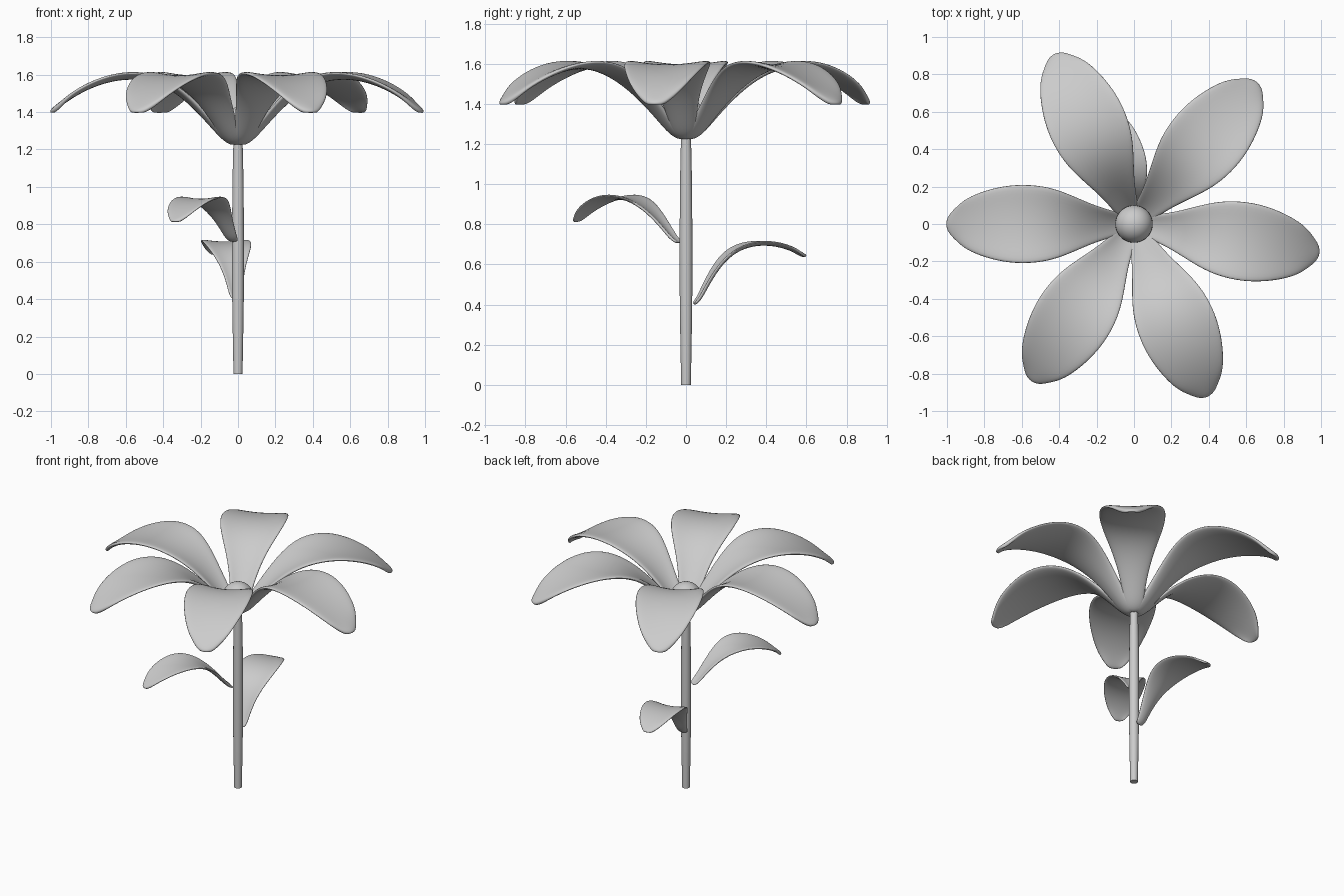
import bpy, math
from mathutils import Matrix, Vector

if "Cube" in bpy.data.objects:
    bpy.data.objects.remove(bpy.data.objects["Cube"])

# Petal outline: distance along, height, half width, edge lift
PROFILE = [
    (0.02, 0.012, 0.045, 0.010), (0.07, 0.035, 0.062, 0.025),
    (0.13, 0.10, 0.075, 0.035), (0.22, 0.20, 0.105, 0.035),
    (0.32, 0.29, 0.150, 0.032), (0.43, 0.350, 0.195, 0.030),
    (0.55, 0.372, 0.215, 0.028), (0.67, 0.362, 0.212, 0.024),
    (0.79, 0.325, 0.185, 0.018), (0.90, 0.265, 0.140, 0.012),
    (0.97, 0.213, 0.090, 0.006), (1.005, 0.182, 0.045, 0.0),
]
COLS = [-1, -0.55, 0, 0.55, 1]


def blade(name, angle, base, scale=1.0, pitch=0.0, offset=0.0):
    """Cupped, arching petal or leaf growing outward at the given angle."""
    m = (Matrix.Translation(Vector((0, 0, base)))
         @ Matrix.Rotation(math.radians(angle), 4, 'Z')
         @ Matrix.Translation(Vector((offset, 0, 0)))
         @ Matrix.Rotation(-math.radians(pitch), 4, 'Y')
         @ Matrix.Scale(scale, 4))
    n = len(COLS)
    verts = []
    for i, (r, z, w, lift) in enumerate(PROFILE):
        back = 0.02 if i >= len(PROFILE) - 2 else 0
        for v in COLS:
            verts.append(m @ Vector((r - back * v * v, w * v, z + lift * v * v)))
    faces = [(i * n + j, (i + 1) * n + j, (i + 1) * n + j + 1, i * n + j + 1)
             for i in range(len(PROFILE) - 1) for j in range(n - 1)]
    me = bpy.data.meshes.new(name)
    me.from_pydata(verts, [], faces)
    me.polygons.foreach_set("use_smooth", [True] * len(faces))
    ob = bpy.data.objects.new(name, me)
    bpy.context.collection.objects.link(ob)
    so = ob.modifiers.new("thickness", 'SOLIDIFY')
    so.thickness = 0.024 * scale
    so.offset = 0
    su = ob.modifiers.new("smooth", 'SUBSURF')
    su.levels = su.render_levels = 2
    return ob


# Six petals
for k, a in enumerate([180, 237, 293, 351, 49, 115]):
    blade(f"petal_{k + 1}", a, 1.215)

# Two leaves on the stem
blade("leaf_upper", 238.5, 0.70, 0.62, 0, 0.03)
blade("leaf_lower", 101, 0.39, 0.62, 13, 0.03)

# Flower centre
bpy.ops.mesh.primitive_uv_sphere_add(segments=32, ring_count=16, radius=0.1,
                                     location=(0, 0, 1.325))
centre = bpy.context.object
centre.name = "flower_centre"
bpy.ops.object.shade_smooth()

# Stem: lathe of a slightly swelling profile
RINGS = [(0, 0.024), (0.15, 0.027), (0.4, 0.031), (0.7, 0.032),
         (1.0, 0.030), (1.15, 0.027), (1.26, 0.024)]
S = 24
verts = [(r * math.cos(2 * math.pi * j / S), r * math.sin(2 * math.pi * j / S), z)
         for z, r in RINGS for j in range(S)]
faces = [(i * S + j, i * S + (j + 1) % S, (i + 1) * S + (j + 1) % S, (i + 1) * S + j)
         for i in range(len(RINGS) - 1) for j in range(S)]
faces += [tuple(reversed(range(S))),
          tuple(range((len(RINGS) - 1) * S, len(RINGS) * S))]
me = bpy.data.meshes.new("stem")
me.from_pydata(verts, [], faces)
stem = bpy.data.objects.new("stem", me)
bpy.context.collection.objects.link(stem)
bpy.ops.object.select_all(action='DESELECT')
stem.select_set(True)
bpy.context.view_layer.objects.active = stem
bpy.ops.object.shade_smooth_by_angle()
